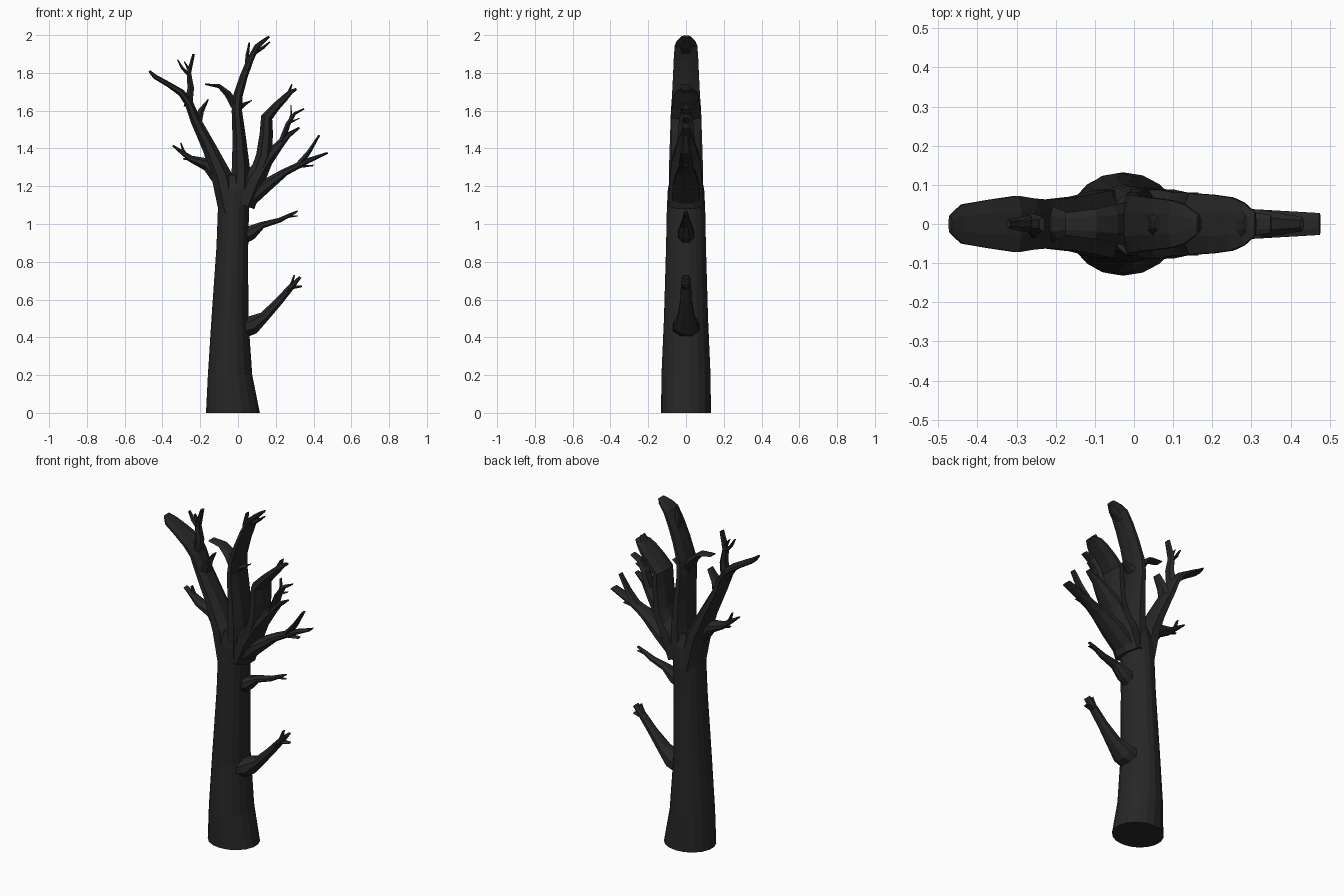
import bpy, bmesh, math
from mathutils import Vector

bark = bpy.data.materials.new("dark_bark")
bark.diffuse_color = (0.02, 0.02, 0.02, 1)


def limb(name, pts, sides=8, level=False):
    """Loft oval rings along a path in the xz plane; pts = (x, z, width, half depth)."""
    bm = bmesh.new()
    rings = []
    grow = 1 / math.cos(math.pi / sides)
    for i, (x, z, w, d) in enumerate(pts):
        a, b = pts[max(i - 1, 0)], pts[min(i + 1, len(pts) - 1)]
        t = Vector((b[0] - a[0], 0, b[1] - a[1])).normalized()
        side = Vector((1, 0, 0)) if level else Vector((t.z, 0, -t.x))
        ring = []
        for k in range(sides):
            ang = 2 * math.pi * (k + 0.5) / sides
            p = Vector((x, 0, z)) + side * (w / 2 * grow * math.cos(ang))
            p.y = d * grow * math.sin(ang)
            ring.append(bm.verts.new(p))
        rings.append(ring)
    for r0, r1 in zip(rings, rings[1:]):
        for k in range(sides):
            n = (k + 1) % sides
            bm.faces.new((r0[k], r0[n], r1[n], r1[k]))
    bm.faces.new(rings[0][::-1])
    bm.faces.new(rings[-1])
    bmesh.ops.recalc_face_normals(bm, faces=bm.faces)
    me = bpy.data.meshes.new(name)
    bm.to_mesh(me)
    bm.free()
    me.materials.append(bark)
    ob = bpy.data.objects.new(name, me)
    bpy.context.collection.objects.link(ob)
    return ob


def twig(name, pts, w, d, tip=0.3):
    """Thin branch tapering evenly from width w and half depth d."""
    n = len(pts) - 1
    limb(name, [(x, z, w * (1 - (1 - tip) * i / n), d * (1 - 0.5 * i / n))
                for i, (x, z) in enumerate(pts)], 6)


# Trunk
limb("trunk", [(-.027, 0, .285, .13), (-.042, .2, .235, .128), (-.043, .5, .195, .115),
               (-.03, .88, .168, .104), (-.024, 1.08, .165, .1), (-.012, 1.18, .20, .095),
               (0, 1.26, .12, .08)], 18, True)

# Left limb
limb("left_limb", [(-.045, 1.06, .11, .09), (-.085, 1.25, .11, .085), (-.15, 1.4, .075, .07),
                   (-.225, 1.55, .055, .062), (-.26, 1.64, .045, .065), (-.30, 1.695, .038, .072),
                   (-.37, 1.74, .028, .062), (-.44, 1.78, .025, .05), (-.47, 1.81, .012, .022)])
twig("left_upper_branch", [(-.265, 1.62), (-.25, 1.72), (-.26, 1.80), (-.235, 1.90)], .045, .035)
twig("left_upper_twig", [(-.258, 1.79), (-.295, 1.825), (-.32, 1.87)], .022, .02)
twig("left_upper_twig_short", [(-.255, 1.81), (-.285, 1.86)], .018, .018)
twig("left_inner_twig", [(-.22, 1.53), (-.195, 1.60), (-.157, 1.66)], .055, .045, .12)
limb("left_lower_branch", [(-.10, 1.25, .09, .06), (-.16, 1.315, .07, .045),
                           (-.25, 1.345, .035, .035), (-.29, 1.375, .025, .025),
                           (-.345, 1.415, .01, .015)])
twig("left_lower_twig", [(-.27, 1.355), (-.29, 1.39), (-.303, 1.43)], .022, .02)
twig("left_lower_spur", [(-.23, 1.34), (-.29, 1.345)], .022, .02)

# Centre limb
limb("centre_limb", [(.01, 1.1, .12, .09), (.015, 1.3, .095, .09), (.007, 1.45, .072, .085),
                     (-.006, 1.6, .055, .08), (0, 1.68, .05, .074), (.03, 1.78, .042, .069),
                     (.065, 1.87, .035, .065), (.10, 1.94, .028, .06), (.13, 1.965, .022, .05),
                     (.165, 1.993, .012, .024)])
twig("centre_top_twig_left", [(.045, 1.80), (.05, 1.90), (.06, 1.96)], .028, .03)
twig("centre_top_twig_right", [(.09, 1.91), (.135, 1.935), (.17, 1.965)], .025, .03)
twig("centre_left_branch", [(-.01, 1.62), (-.055, 1.69), (-.10, 1.73), (-.175, 1.74)], .05, .05, .15)
twig("centre_right_spur", [(0, 1.61), (.035, 1.635), (.075, 1.655)], .035, .04, .1)

# Right limb and its branches
limb("right_limb", [(.03, 1.1, .12, .09), (.08, 1.23, .12, .088), (.15, 1.34, .075, .075),
                    (.22, 1.42, .045, .05), (.265, 1.47, .03, .03), (.325, 1.51, .01, .015)])
limb("right_upright_branch", [(.10, 1.26, .08, .08), (.138, 1.36, .085, .08),
                              (.15, 1.48, .07, .08), (.152, 1.565, .062, .078),
                              (.20, 1.62, .045, .075), (.25, 1.67, .035, .068),
                              (.28, 1.70, .025, .055), (.31, 1.715, .012, .03)])
twig("right_upright_twig", [(.25, 1.66), (.27, 1.70), (.285, 1.74)], .025, .04)
twig("right_middle_branch", [(.23, 1.43), (.265, 1.53), (.30, 1.585), (.35, 1.61)], .035, .04, .2)
twig("right_middle_twig_up", [(.27, 1.54), (.282, 1.58), (.28, 1.63)], .014, .018)
twig("right_middle_twig_out", [(.27, 1.535), (.325, 1.56)], .014, .018)
limb("right_outer_branch", [(.05, 1.12, .08, .075), (.15, 1.205, .07, .07), (.25, 1.275, .04, .05),
                            (.30, 1.30, .035, .038), (.37, 1.335, .028, .034), (.475, 1.377, .01, .028)])
twig("right_outer_twig_up", [(.32, 1.31), (.375, 1.38), (.43, 1.47)], .035, .032)
twig("right_outer_twig_low", [(.26, 1.285), (.33, 1.305), (.40, 1.31)], .025, .03)

# Low side branches on the trunk
limb("low_branch", [(.02, .45, .11, .07), (.075, .465, .10, .066), (.14, .51, .055, .045),
                    (.22, .595, .042, .03), (.28, .665, .034, .026), (.33, .72, .014, .022)])
twig("low_branch_twig_out", [(.26, .645), (.29, .665), (.338, .67)], .03, .028)
twig("low_branch_twig_up", [(.265, .65), (.285, .685), (.298, .73)], .025, .025)
limb("middle_branch", [(.02, .935, .09, .044), (.07, .955, .075, .042), (.13, .995, .035, .03),
                       (.22, 1.02, .026, .02), (.28, 1.05, .018, .013), (.315, 1.068, .008, .008)])
twig("middle_branch_twig", [(.25, 1.037), (.317, 1.043)], .015, .012)
